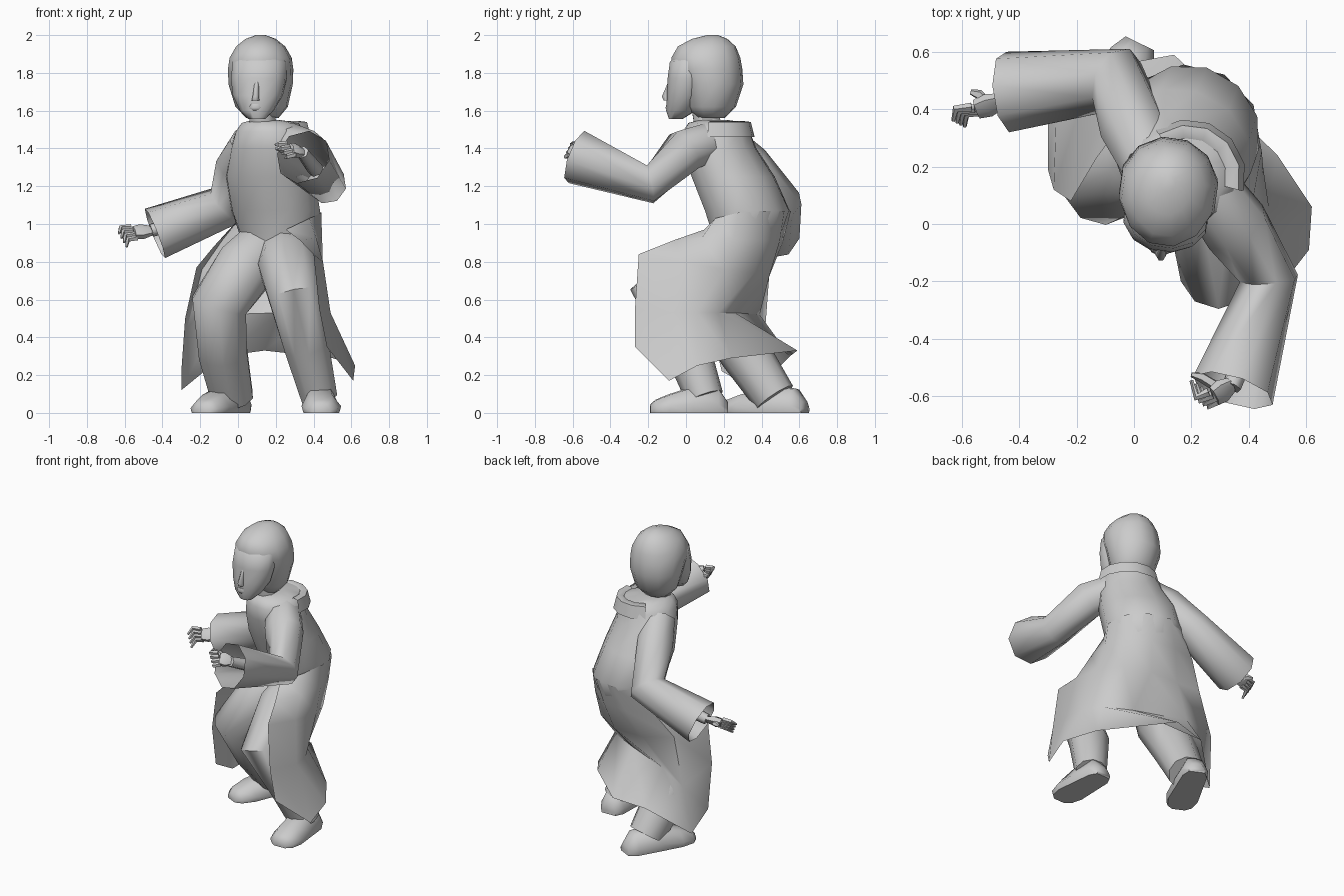
import bpy, bmesh, math
from mathutils import Vector, Matrix

if "Cube" in bpy.data.objects:
    bpy.data.objects.remove(bpy.data.objects["Cube"])


def finish(name, rings, closed=True, caps=(True, True)):
    """Skin a list of equal-length point rings into one object."""
    bm = bmesh.new()
    vs = [[bm.verts.new(p) for p in r] for r in rings]
    n = len(vs[0])
    for a, b in zip(vs, vs[1:]):
        for i in range(n if closed else n - 1):
            j = (i + 1) % n
            bm.faces.new((a[i], a[j], b[j], b[i]))
    if closed and caps[0]:
        bm.faces.new(vs[0][::-1])
    if closed and caps[1]:
        bm.faces.new(vs[-1])
    bmesh.ops.recalc_face_normals(bm, faces=bm.faces)
    me = bpy.data.meshes.new(name)
    bm.to_mesh(me)
    bm.free()
    me.shade_smooth()
    me.set_sharp_from_angle(angle=math.radians(62))
    ob = bpy.data.objects.new(name, me)
    bpy.context.collection.objects.link(ob)
    return ob


def stack(name, levels, yaw=0, sides=12):
    """Loft level ellipses given as (x, y, z, rx, ry)."""
    rot = Matrix.Rotation(math.radians(yaw), 3, 'Z')
    rings = []
    for x, y, z, rx, ry in levels:
        ring = []
        for k in range(sides):
            t = 2 * math.pi * (k + 0.5) / sides
            ring.append(Vector((x, y, z)) + rot @ Vector((rx * math.cos(t), ry * math.sin(t), 0)))
        rings.append(ring)
    return finish(name, rings)


def tube(name, path, sides=8, caps=(True, True), flat=1.0):
    """Bent tube through (x, y, z, radius) points."""
    pts = [Vector(p[:3]) for p in path]
    seg = [(b - a).normalized() for a, b in zip(pts, pts[1:])]
    ref = seg[0].cross(seg[-1])
    ref = ref.normalized() if ref.length > 0.1 else seg[0].orthogonal().normalized()
    rings = []
    for i, p in enumerate(pts):
        t = (seg[max(i - 1, 0)] + seg[min(i, len(seg) - 1)]).normalized()
        u = (ref - t * ref.dot(t)).normalized()
        v = t.cross(u)
        r = path[i][3]
        rings.append([p + r * (u * math.cos(a) + v * math.sin(a) * flat)
                      for a in (2 * math.pi * (k + 0.5) / sides for k in range(sides))])
    return finish(name, rings, caps=caps)


def shoe(name, heel, toe):
    """Flat-soled shoe lofted from heel to toe."""
    h, t = Vector((*heel, 0)), Vector((*toe, 0))
    d = (t - h).normalized()
    s = d.cross(Vector((0, 0, 1)))
    rings = []
    for f, w, z in ((0, .055, .06), (.12, .085, .13), (.45, .095, .14), (.75, .105, .10), (.93, .085, .07), (1, .045, .045)):
        c = h.lerp(t, f)
        rings.append([c + s * (w * a) + Vector((0, 0, z * b)) for a, b in
                      ((-.9, 0), (-1, .35), (-.55, .95), (0, 1.0), (.55, .95), (1, .35), (.9, 0))])
    return finish(name, rings)


def hand(name, wrist, palm, tips, thumb):
    """Palm with four bent fingers and a thumb; tips runs first to last finger."""
    w, p = Vector(wrist), Vector(palm)
    tube(name + "_palm", [(*w, .032), (*w.lerp(p, .55), .048), (*p, .04)], 6, flat=.65)
    first, last, bend = Vector(tips[0]), Vector(tips[1]), Vector(tips[2])
    side = (last - first) * .8
    for k in range(4):
        f = k / 3
        base = p + side * (f - .5)
        tip = first.lerp(last, f)
        tube(f"{name}_finger_{k + 1}", [(*base, .016), (*(base.lerp(tip, .55) + bend), .014), (*tip, .007)], 5)
    th = Vector(thumb)
    tube(name + "_thumb", [(*w.lerp(p, .5), .02), (*w.lerp(th, .75), .018), (*th, .009)], 5)


# Torso, twisted so the left shoulder leads; narrow below the waist inside the skirt
stack("coat_body", [
    (.19, .31, .84, .16, .13), (.21, .325, .95, .215, .18), (.20, .325, 1.07, .245, .225),
    (.17, .25, 1.25, .25, .215), (.165, .18, 1.40, .215, .19), (.17, .16, 1.49, .19, .18),
    (.17, .17, 1.535, .15, .165), (.15, .15, 1.55, .08, .08)], yaw=-30)
tube("neck", [(.14, .13, 1.46, .08), (.12, .09, 1.64, .07)])

# Head: hair cap, face, small features
stack("hair", [
    (.13, .13, 1.56, .085, .075), (.125, .135, 1.62, .14, .13), (.12, .14, 1.74, .172, .165),
    (.12, .115, 1.82, .174, .185), (.12, .105, 1.88, .165, .185), (.12, .11, 1.94, .13, .155),
    (.12, .125, 1.98, .08, .095), (.12, .14, 2.0, .025, .03)], yaw=-8)
stack("face", [
    (.10, -.055, 1.555, .045, .035), (.10, -.025, 1.60, .09, .08), (.105, .0, 1.68, .135, .10),
    (.11, .015, 1.77, .15, .112), (.115, .03, 1.86, .145, .115), (.12, .09, 1.92, .08, .09)], yaw=-8)
stack("nose", [(.093, -.095, 1.655, .022, .025), (.094, -.10, 1.675, .018, .03), (.10, -.08, 1.76, .012, .012)], sides=8)
stack("lips", [(.095, -.085, 1.60, .03, .018), (.095, -.09, 1.615, .038, .02), (.095, -.09, 1.635, .03, .014)], sides=8)

# Low collar folded behind the neck
collar = []
for r, z in ((.11, 1.51), (.14, 1.545), (.18, 1.54), (.20, 1.46)):
    collar.append([(.19 + r * math.cos(math.radians(a)), .165 + r * math.sin(math.radians(a)), z)
                   for a in range(-15, 130, 28)])
finish("collar", collar, closed=False)

# Open coat skirt: columns from the left front edge round the back to the right
skirt = [
    [(-50, .97), (.40, -.25, .84), (.43, -.27, .55), (.47, -.27, .35)],
    [(-15, 1.03), (.45, -.02, .80), (.49, -.07, .53), (.61, -.09, .17)],
    [(20, 1.06), (.45, .20, .76), (.47, .06, .53), (.62, .06, .25)],
    [(55, 1.07), (.39, .36, .74), (.40, .17, .53), (.50, .24, .29)],
    [(90, 1.07), (.23, .44, .72), (.22, .26, .53), (.14, .59, .33)],
    [(125, 1.07), (.02, .44, .72), (-.10, .39, .52), (-.08, .55, .30)],
    [(165, 1.05), (-.19, .40, .76), (-.27, .42, .45), (-.30, .37, .12)],
    [(205, .97), (-.22, .08, .77), (-.28, .12, .50), (-.30, .19, .22)],
]
turn = Matrix.Rotation(math.radians(-30), 3, 'Z')
for col in skirt:                     # waist points lie on the body's waist ellipse
    a, z = math.radians(col[0][0]), col[0][1]
    waist = Vector((.202, .325, z)) + turn @ Vector((.246 * math.cos(a), .226 * math.sin(a), 0))
    mid = waist.lerp(Vector(col[1]), .5) + Vector((0, .015, .01))
    col[0:1] = [waist, mid]
finish("coat_skirt", skirt, closed=False)

# Legs, crouched with the left one forward
tube("left_leg", [(.25, .32, .84, .155), (.27, .10, .78, .165), (.30, -.155, .62, .145),
                  (.36, .0, .36, .125), (.43, .10, .08, .10)], 10)
tube("right_leg", [(.12, .32, .85, .155), (.03, .22, .76, .165), (-.10, .15, .57, .155),
                   (-.08, .31, .32, .135), (-.03, .47, .08, .115)], 10)
shoe("left_shoe", (.43, .22), (.445, -.19))
shoe("right_shoe", (.02, .63), (-.19, .20))

# Sleeves, flaring to open cuffs
tube("left_sleeve", [(.26, .12, 1.43, .11), (.355, -.01, 1.385, .122), (.47, -.19, 1.21, .105),
                     (.345, -.58, 1.355, .148)], 8, caps=(True, False))
tube("right_sleeve", [(.06, .21, 1.42, .11), (.0, .33, 1.31, .12), (-.06, .50, 1.10, .12),
                      (-.44, .46, .95, .143)], 8, caps=(True, False))

# Hands
tube("left_wrist", [(.41, -.38, 1.29, .045), (.34, -.57, 1.38, .035)], 6)
hand("left_hand", (.34, -.56, 1.38), (.28, -.60, 1.395),
     [(.20, -.545, 1.42), (.25, -.58, 1.35), (-.01, -.04, 0)], (.20, -.525, 1.40))
tube("right_wrist", [(-.25, .47, 1.03, .045), (-.46, .43, .965, .035)], 6)
hand("right_hand", (-.46, .43, .965), (-.55, .40, .955),
     [(-.63, .36, .95), (-.59, .34, .88), (-.02, .02, .015)], (-.57, .46, .96))
